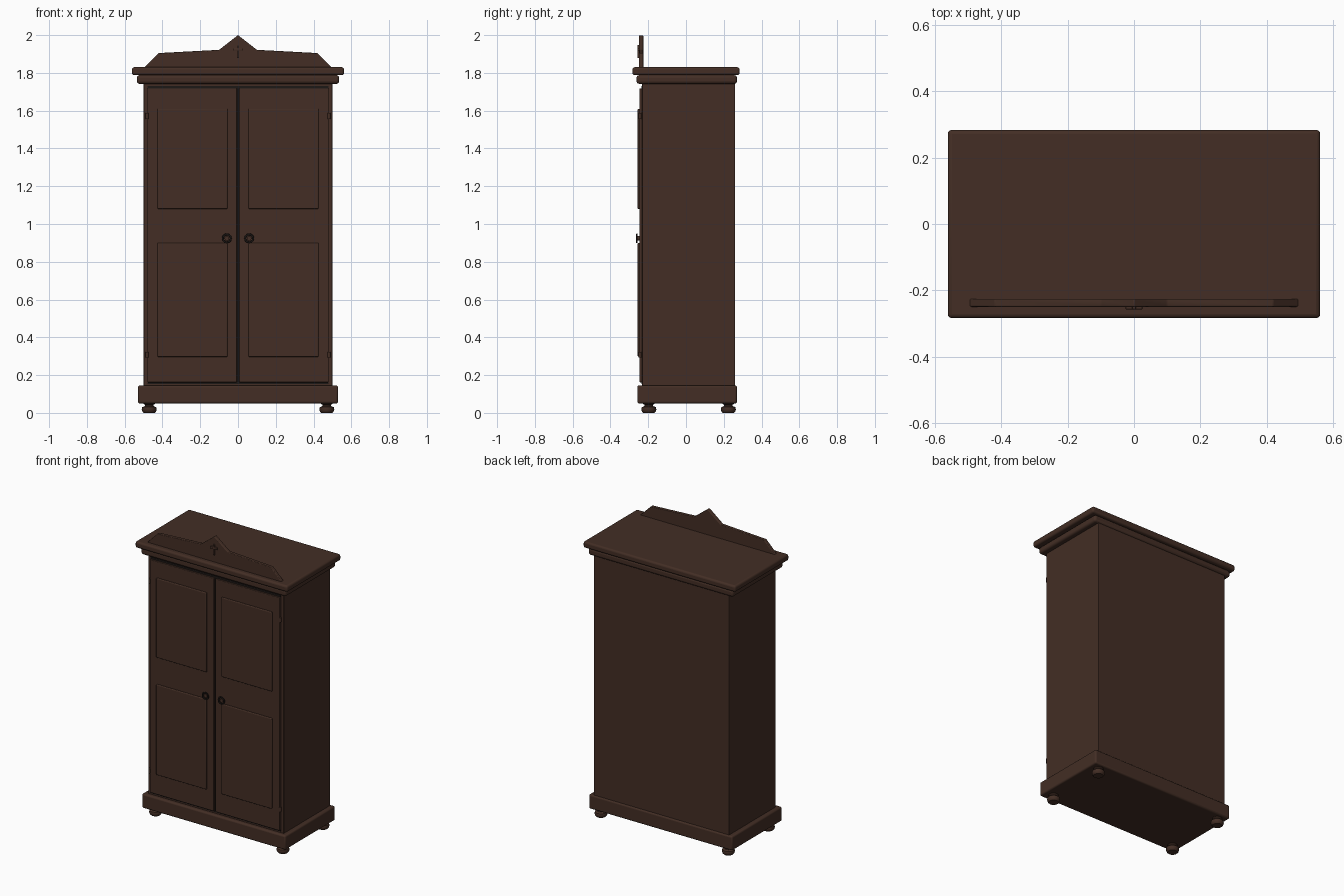
import bpy, bmesh, math
from mathutils import Matrix, Vector

if "Cube" in bpy.data.objects:
    bpy.data.objects.remove(bpy.data.objects["Cube"], do_unlink=True)


def material(name, colour):
    m = bpy.data.materials.new(name)
    m.use_nodes = True
    m.diffuse_color = colour
    m.node_tree.nodes["Principled BSDF"].inputs["Base Color"].default_value = colour
    return m


wood = material("dark brown wood", (0.056, 0.027, 0.018, 1))
iron = material("black iron", (0.012, 0.009, 0.008, 1))


def finish(name, bm, mat, bevel=0, segments=3):
    bmesh.ops.recalc_face_normals(bm, faces=bm.faces)
    mesh = bpy.data.meshes.new(name)
    bm.to_mesh(mesh)
    bm.free()
    mesh.materials.append(mat)
    ob = bpy.data.objects.new(name, mesh)
    bpy.context.collection.objects.link(ob)
    if bevel:
        mod = ob.modifiers.new("rounded edges", "BEVEL")
        mod.width = bevel
        mod.segments = segments
    bpy.ops.object.select_all(action="DESELECT")
    ob.select_set(True)
    bpy.context.view_layer.objects.active = ob
    bpy.ops.object.shade_smooth_by_angle(angle=math.radians(35))
    return ob


def box(name, x, y, z, bevel=0, mat=wood):
    """Box from (low, high) ranges on each axis."""
    bm = bmesh.new()
    bmesh.ops.create_cube(bm, size=1)
    for v in bm.verts:
        v.co = Vector([r[0] if c < 0 else r[1] for c, r in zip(v.co, (x, y, z))])
    return finish(name, bm, mat, bevel)


def lathe(name, profile, centre, mat, turn=None, steps=32):
    """Spin (radius, height) points about z, then turn and place them."""
    bm = bmesh.new()
    points = [bm.verts.new((r, 0, h)) for r, h in profile]
    edges = [bm.edges.new(pair) for pair in zip(points, points[1:])]
    bmesh.ops.spin(bm, geom=points + edges, cent=(0, 0, 0), axis=(0, 0, 1),
                   angle=math.tau, steps=steps)
    bmesh.ops.remove_doubles(bm, verts=bm.verts, dist=1e-5)
    bm.transform(Matrix.Translation(centre) @ (turn or Matrix()))
    return finish(name, bm, mat)


def extrude_outline(name, outline, y0, y1, bevel):
    """Solid from an (x, z) outline between two depths."""
    bm = bmesh.new()
    face = bm.faces.new([bm.verts.new((x, y0, z)) for x, z in outline])
    new = bmesh.ops.extrude_face_region(bm, geom=[face])["geom"]
    bmesh.ops.translate(bm, vec=(0, y1 - y0, 0),
                        verts=[g for g in new if isinstance(g, bmesh.types.BMVert)])
    return finish(name, bm, wood, bevel)


# Body, plinth and cornice
box("cabinet_body", (-0.5, 0.5), (-0.232, 0.26), (0.1, 1.77), 0.003)
box("plinth", (-0.53, 0.53), (-0.258, 0.27), (0.05, 0.145), 0.01)
box("lower_cornice", (-0.535, 0.535), (-0.262, 0.27), (1.742, 1.788), 0.014)
box("top_board", (-0.562, 0.562), (-0.284, 0.284), (1.788, 1.83), 0.012)

# Crest board with a small raised ornament
half = [(0.5, 1.825), (0.42, 1.905), (0.1, 1.922)]
crest = half + [(0, 2.0)] + [(-x, z) for x, z in reversed(half)]
extrude_outline("crest_board", crest, -0.25, -0.226, 0.004)
box("ornament_stem", (-0.006, 0.006), (-0.258, -0.248), (1.878, 1.948), 0.002)
box("ornament_bar", (-0.025, 0.025), (-0.258, -0.248), (1.918, 1.932), 0.002)

# Doors, raised panels, pulls, hinges and feet on both sides
forward = Matrix.Rotation(math.pi / 2, 4, "X")
ring = [(0.021 + 0.005 * math.cos(a), 0.004 * math.sin(a))
        for a in [math.tau * i / 10 for i in range(11)]]
foot = [(0, 0), (0.03, 0), (0.036, 0.006), (0.04, 0.018), (0.037, 0.03),
        (0.024, 0.036), (0.022, 0.042), (0.03, 0.048), (0.03, 0.056), (0, 0.056)]
for side, s in (("left", 1), ("right", -1)):
    def span(a, b):
        return tuple(sorted((s * a, s * b)))

    box(side + "_door", span(0.006, 0.48), (-0.247, -0.22), (0.162, 1.718), 0.004)
    for level, z in (("lower", (0.297, 0.9)), ("upper", (1.08, 1.61))):
        box(f"{side}_{level}_panel", span(0.055, 0.427), (-0.256, -0.24), z, 0.005)
    lathe(side + "_pull_ring", ring, (s * 0.059, -0.26, 0.924), iron, forward)
    lathe(side + "_pull_post", [(0, 0), (0.012, 0), (0.012, 0.016), (0, 0.016)],
          (s * 0.059, -0.244, 0.924), wood, forward)
    for level, z in (("lower", 0.307), ("upper", 1.572)):
        lathe(f"{side}_{level}_hinge", [(0, -0.015), (0.008, -0.015), (0.008, 0.015), (0, 0.015)],
              (s * 0.482, -0.244, z), wood, steps=16)
    for end, y in (("front", -0.197), ("back", 0.224)):
        lathe(f"{side}_{end}_foot", foot, (s * 0.47, y, 0), wood)

# Shadow gaps around the doors
box("centre_gap", (-0.006, 0.006), (-0.236, -0.23), (0.162, 1.718), 0, iron)
for name, z in (("top_gap", (1.718, 1.73)), ("bottom_gap", (0.154, 0.162))):
    box(name, (-0.48, 0.48), (-0.236, -0.23), z, 0, iron)
